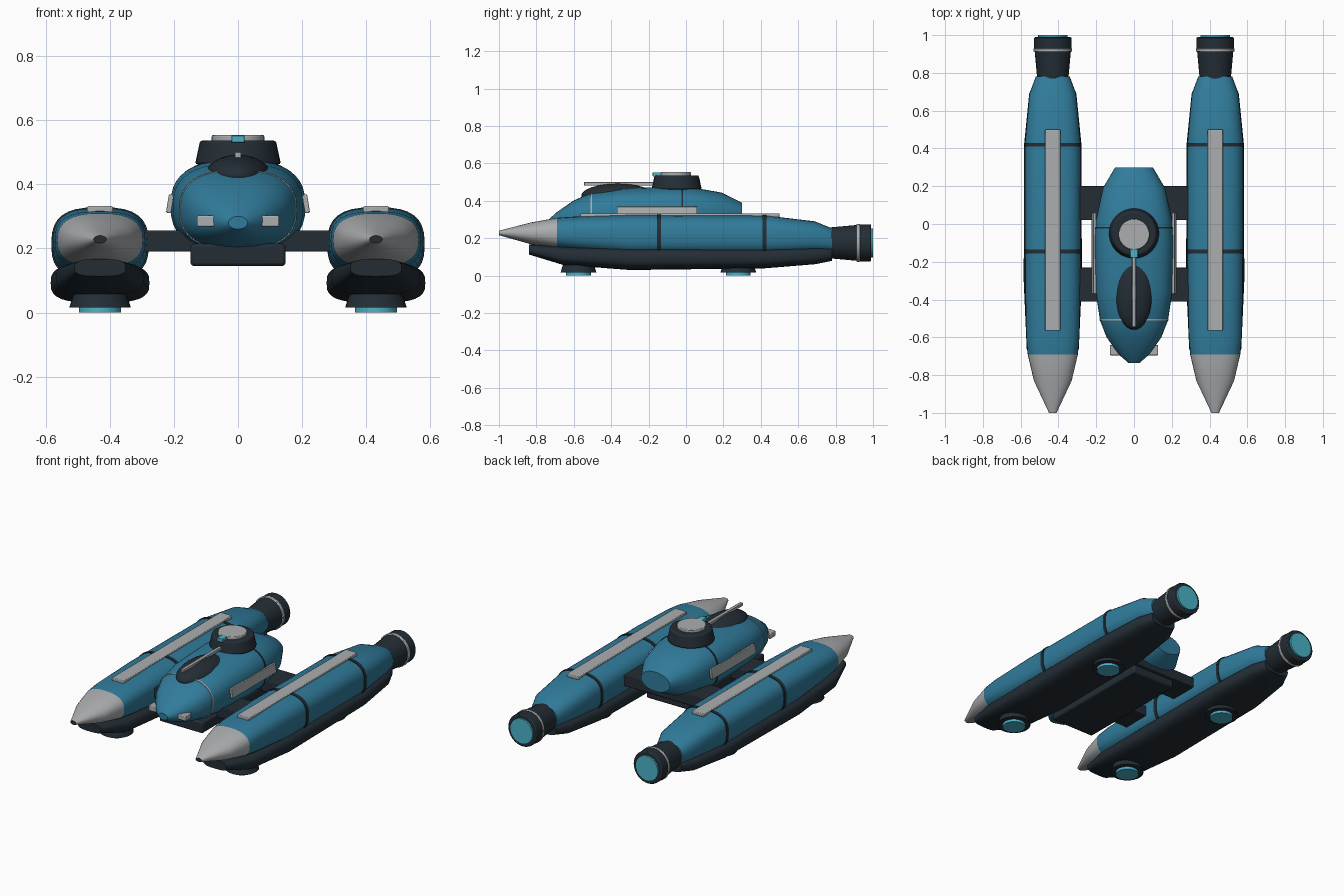
import bpy, bmesh, math
from mathutils import Matrix

cube = bpy.data.objects.get("Cube")
if cube:
    bpy.data.objects.remove(cube, do_unlink=True)


def material(name, rgb):
    m = bpy.data.materials.new(name)
    m.use_nodes = True
    m.diffuse_color = (*rgb, 1)
    m.node_tree.nodes["Principled BSDF"].inputs["Base Color"].default_value = (*rgb, 1)
    return m


BLUE = material("ocean blue", (0.03, 0.2, 0.33))
DARK = material("dark slate", (0.017, 0.027, 0.036))
LIGHT = material("light grey", (0.41, 0.42, 0.43))
CYAN = material("glow cyan", (0.07, 0.45, 0.58))
parts = []


def finish(name, bm, mats, loc=(0, 0, 0)):
    bmesh.ops.recalc_face_normals(bm, faces=bm.faces)
    mesh = bpy.data.meshes.new(name)
    bm.to_mesh(mesh)
    bm.free()
    for m in mats:
        mesh.materials.append(m)
    obj = bpy.data.objects.new(name, mesh)
    obj.location = loc
    bpy.context.collection.objects.link(obj)
    parts.append(obj)
    return obj


def loft(name, sections, mats, x=0, sides=32, rule=None):
    """Skin rounded-box sections (y, centre z, half width, half height, squareness)."""
    bm = bmesh.new()
    rings = []
    for y, cz, w, h, n in sections:
        ring = []
        for i in range(sides):
            c, s = math.cos(math.tau * i / sides), math.sin(math.tau * i / sides)
            ring.append(bm.verts.new((math.copysign(abs(c) ** (2 / n), c) * w, y,
                                      cz + math.copysign(abs(s) ** (2 / n), s) * h)))
        rings.append(ring)
    for a, b in zip(rings, rings[1:]):
        for i in range(sides):
            j = (i + 1) % sides
            bm.faces.new((a[i], a[j], b[j], b[i]))
    bm.faces.new(rings[0])
    bm.faces.new(rings[-1])
    if rule:
        for f in bm.faces:
            f.material_index = rule(f.calc_center_median().y)
    return finish(name, bm, mats, (x, 0, 0))


def band(name, sections, y, half, mat, x=0, grow=0.004):
    """Thin hoop that follows the surface of a loft."""
    def at(t):
        for a, b in zip(sections, sections[1:]):
            if a[0] <= t <= b[0]:
                k = (t - a[0]) / (b[0] - a[0])
                _, cz, w, h, n = [p + (q - p) * k for p, q in zip(a, b)]
                return (t, cz, w + grow, h + grow, n)
    loft(name, [at(y - half), at(y + half)], [mat], x)


def cone(name, r1, r2, depth, loc, mat, along_y=False, bevel=0):
    bm = bmesh.new()
    bmesh.ops.create_cone(bm, cap_ends=True, segments=32, radius1=r1, radius2=r2, depth=depth)
    if along_y:
        bmesh.ops.rotate(bm, verts=bm.verts, matrix=Matrix.Rotation(-math.pi / 2, 3, "X"))
    obj = finish(name, bm, [mat], loc)
    if bevel:
        add_bevel(obj, bevel)


def add_bevel(obj, width):
    mod = obj.modifiers.new("soft edges", "BEVEL")
    mod.width, mod.segments = width, 2


def box(name, lo, hi, mat, bevel=0.004, tilt=0):
    bm = bmesh.new()
    bmesh.ops.create_cube(bm, size=1)
    bmesh.ops.scale(bm, verts=bm.verts, vec=[b - a for a, b in zip(lo, hi)])
    obj = finish(name, bm, [mat], [(a + b) / 2 for a, b in zip(lo, hi)])
    obj.rotation_euler.y = tilt
    if bevel:
        add_bevel(obj, bevel)


HULL = [(-1, .228, .02, .012, 2), (-.83, .226, .1, .058, 2.2), (-.69, .226, .133, .083, 2.5),
        (-.6, .224, .141, .091, 2.7), (-.3, .215, .147, .11, 2.8), (.43, .213, .148, .108, 2.8),
        (.69, .205, .124, .085, 2.6), (.78, .185, .09, .068, 2.4)]
KEEL = [(-.84, .14, .08, .027, 3), (-.66, .108, .138, .05, 3), (-.3, .092, .154, .062, 3),
        (.42, .095, .152, .056, 3), (.69, .108, .125, .047, 3), (.78, .117, .085, .038, 3)]
BODY = [(-.735, .28, .03, .02, 2), (-.69, .288, .082, .052, 2.2), (-.6, .306, .145, .096, 2.4),
        (-.51, .32, .18, .122, 2.5), (-.36, .328, .203, .137, 2.6), (-.1, .333, .21, .142, 2.6),
        (.02, .333, .202, .141, 2.6), (.19, .33, .165, .114, 2.4), (.3, .33, .1, .06, 2)]


def nose_rule(y):
    return 2 if y < -.99 else 1 if y < -.69 else 0


# Twin pontoons
for side, x in (("left", .43), ("right", -.43)):
    loft(side + "_hull", HULL, [BLUE, LIGHT, DARK], x, rule=nose_rule)
    loft(side + "_keel", KEEL, [DARK], x)
    band(side + "_front_band", HULL, -.145, .011, DARK, x)
    band(side + "_rear_band", HULL, .42, .01, DARK, x)
    box(side + "_deck_plate", (x - .04, -.565, .312), (x + .04, .5, .332), LIGHT)
    # Rear engine
    cone(side + "_engine", .08, .098, .2, (x, .84, .175), DARK, True)
    cone(side + "_engine_collar", .099, .099, .065, (x, .957, .175), DARK, True, .006)
    cone(side + "_engine_ring", .102, .102, .018, (x, .921, .175), LIGHT, True, .004)
    cone(side + "_engine_glow", .077, .077, .03, (x, .985, .175), CYAN, True)
    # Lift pads
    for end, y in (("front", -.575), ("rear", .28)):
        cone(f"{side}_{end}_pad", .096, .082, .045, (x, y, .038), DARK)
        cone(f"{side}_{end}_pad_glow", .066, .066, .03, (x, y, .015), CYAN)

# Connecting frame
box("front_beam", (-.35, -.41, .19), (.35, -.23, .255), DARK)
box("rear_beam", (-.35, .02, .19), (.35, .2, .255), DARK)
box("belly_tray", (-.148, -.56, .145), (.148, .18, .215), DARK, .01)

# Central cabin
loft("cabin", BODY, [BLUE], sides=40)
band("cabin_front_trim", BODY, -.506, .004, LIGHT, grow=.003)
band("cabin_rear_trim", BODY, -.02, .005, DARK, grow=.003)
for side, s in (("left", 1), ("right", -1)):
    box(side + "_cabin_plate", (s * .212 - .008, -.37, .31), (s * .212 + .008, .06, .368),
        LIGHT, .003, tilt=-s * .16)
    box(side + "_headlight", (s * .1 - .028, -.695, .268), (s * .1 + .028, -.64, .302), LIGHT)

# Canopy with a long bar on top
bm = bmesh.new()
bmesh.ops.create_uvsphere(bm, u_segments=32, v_segments=16, radius=1)
bmesh.ops.scale(bm, verts=bm.verts, vec=(.102, .195, .065))
finish("canopy", bm, [DARK], (0, -.365, .427))
box("canopy_bar", (-.01, -.545, .482), (.01, -.15, .5), LIGHT, .002)

# Turret
cone("turret_base", .134, .118, .075, (0, -.05, .499), DARK, bevel=.008)
cone("turret_cap", .082, .082, .025, (0, -.055, .5405), LIGHT, bevel=.004)
box("turret_sensor", (-.02, -.178, .53), (.02, -.125, .552), CYAN, .002)

# Smooth shading with crisp edges
bpy.ops.object.select_all(action="DESELECT")
for obj in parts:
    obj.select_set(True)
bpy.context.view_layer.objects.active = parts[0]
bpy.ops.object.shade_smooth_by_angle(angle=math.radians(30))
